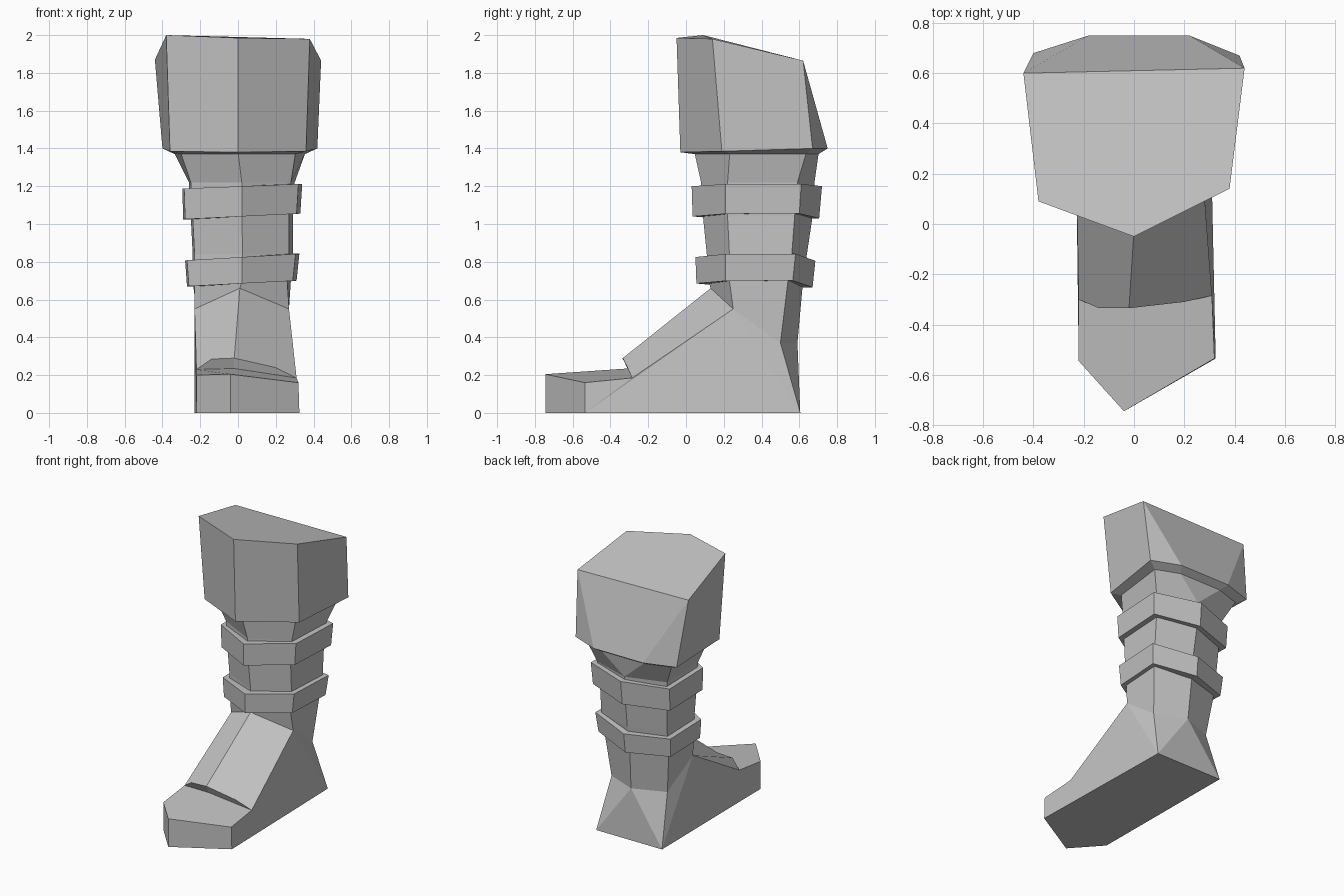
import bpy
import bmesh

# Remove the default object
default = bpy.data.objects.get("Cube")
if default:
    bpy.data.objects.remove(default, do_unlink=True)

# Single plain grey
grey = bpy.data.materials.new("plain_grey")
grey.use_nodes = True
colour = (0.55, 0.55, 0.55, 1)
grey.diffuse_color = colour
grey.node_tree.nodes["Principled BSDF"].inputs["Base Color"].default_value = colour


def finish(name, bm):
    """Weld repeated corners, face the surface outward and link the object."""
    bmesh.ops.remove_doubles(bm, verts=bm.verts[:], dist=0.0005)
    bmesh.ops.recalc_face_normals(bm, faces=bm.faces[:])
    mesh = bpy.data.meshes.new(name)
    bm.to_mesh(mesh)
    bm.free()
    mesh.materials.append(grey)
    obj = bpy.data.objects.new(name, mesh)
    bpy.context.scene.collection.objects.link(obj)
    return obj


def add_face(bm, corners):
    """Add a face, skipping corners that coincide with the one before."""
    kept = [v for i, v in enumerate(corners)
            if (v.co - corners[i - 1].co).length > 0.0005]
    if len(kept) > 2:
        bm.faces.new(kept)


def loft(name, rings, closed_loop=False):
    """Skin rings of equal length; cap the ends or join last to first."""
    bm = bmesh.new()
    loops = [[bm.verts.new(p) for p in ring] for ring in rings]
    pairs = list(zip(loops, loops[1:]))
    if closed_loop:
        pairs.append((loops[-1], loops[0]))
    for low, high in pairs:
        for i in range(len(low)):
            add_face(bm, [low[i - 1], low[i], high[i], high[i - 1]])
    if not closed_loop:
        add_face(bm, loops[0][::-1])
        add_face(bm, loops[-1])
    return finish(name, bm)


def section(z, left, right, front, side, rear, back, tilt=0.0, lean=0.0):
    """Six-sided leg outline: front ridge, two sides, two rear corners, back ridge.
    The back ridge is doubled so it can open out under the cuff."""
    mid = (left + right) / 2
    ridge = (mid, back, z - lean)
    slope = tilt / (right - left)
    outline = [(mid, front, z), (right - 0.02, side, z), (right, rear, z), ridge,
               ridge, (left, rear, z), (left + 0.01, side, z)]
    return [(x, y, h + (x - mid) * slope) for x, y, h in outline]


def shrink(ring, factor):
    """Pull a ring toward its own middle."""
    cx = sum(p[0] for p in ring) / len(ring)
    cy = sum(p[1] for p in ring) / len(ring)
    return [(cx + (x - cx) * factor, cy + (y - cy) * factor, z) for x, y, z in ring]


# Cuff: wide block with a sloping top and an inward-turned lower lip
cuff_top = [(0, -0.05, 1.985), (0.38, 0.14, 1.98), (0.44, 0.62, 1.865),
            (0.44, 0.62, 1.865), (-0.44, 0.6, 1.87), (-0.44, 0.6, 1.87),
            (-0.38, 0.09, 2)]
cuff_rim = [(0, -0.03, 1.38), (0.36, 0.19, 1.385), (0.42, 0.67, 1.4),
            (0.22, 0.75, 1.4), (-0.18, 0.75, 1.4), (-0.4, 0.68, 1.4),
            (-0.36, 0.13, 1.385)]
cuff_lip = [(x, y, 1.37) for x, y, z in shrink(cuff_rim, 0.84)]
loft("cuff", [cuff_lip, cuff_rim, cuff_top])

# Leg: tapers down to a slanted ankle outline shared with the foot
ankle = {
    "front": (0.01, 0.13, 0.66), "right": (0.27, 0.25, 0.55),
    "rear_right": (0.25, 0.5, 0.37), "back": (0.03, 0.59, 0.37),
    "rear_left": (-0.2, 0.5, 0.37), "left": (-0.23, 0.25, 0.55),
}
ankle_ring = [ankle[k] for k in
              ("front", "right", "rear_right", "back", "back", "rear_left", "left")]
loft("leg", [
    ankle_ring,
    section(0.7, -0.24, 0.28, 0.12, 0.23, 0.54, 0.62),
    section(0.84, -0.24, 0.29, 0.11, 0.23, 0.56, 0.64),
    section(1.04, -0.25, 0.29, 0.09, 0.22, 0.575, 0.67),
    section(1.22, -0.26, 0.3, 0.08, 0.22, 0.59, 0.68),
    cuff_lip,
])


# Straps: two solid bands around the leg
def strap(name, low, high):
    loft(name, [shrink(low, 0.8), low, high, shrink(high, 0.8)], closed_loop=True)


strap("upper_strap",
      section(1.04, -0.29, 0.33, 0.035, 0.21, 0.6, 0.705, 0.03, 0.01),
      section(1.2, -0.295, 0.34, 0.03, 0.21, 0.61, 0.72, 0.025, 0))
strap("lower_strap",
      section(0.685, -0.27, 0.31, 0.055, 0.21, 0.565, 0.67, 0.03, 0.02),
      section(0.825, -0.28, 0.325, 0.05, 0.21, 0.58, 0.685, 0.035, 0.02))

# Foot: sloping instep ending in a small step above a pointed toe
points = dict(ankle)
points.update({
    "lip_mid": (-0.02, -0.335, 0.29), "lip_left": (-0.14, -0.335, 0.285),
    "lip_right": (0.2, -0.31, 0.24),
    "step_left": (-0.22, -0.3, 0.23), "step_mid": (-0.02, -0.31, 0.235),
    "step_right": (0.31, -0.285, 0.185),
    "toe_tip": (-0.04, -0.745, 0.205), "toe_right": (0.32, -0.535, 0.16),
    "toe_left": (-0.22, -0.545, 0.2),
    "sole_tip": (-0.04, -0.745, 0), "sole_right": (0.325, -0.535, 0),
    "sole_left": (-0.22, -0.545, 0),
    "heel_right": (0.3, 0.605, 0), "heel_left": (-0.23, 0.605, 0),
})
foot_faces = [
    # instep and step
    "front left step_left lip_left lip_mid",
    "front lip_mid lip_right step_right right",
    "step_left step_mid lip_mid lip_left",
    "step_mid step_right lip_right lip_mid",
    # toe
    "toe_left toe_tip toe_right step_right step_mid step_left",
    "sole_tip sole_right toe_right toe_tip",
    "sole_left sole_tip toe_tip toe_left",
    # heel
    "rear_right heel_right back",
    "back heel_right heel_left",
    "back heel_left rear_left",
    # sole and hidden ankle cap
    "sole_tip sole_left heel_left heel_right sole_right",
    "front right rear_right back rear_left left",
]
for s in ("left", "right"):
    foot_faces += [
        f"toe_{s} sole_{s} step_{s}",
        f"sole_{s} {s} step_{s}",
        f"sole_{s} heel_{s} {s}",
        f"heel_{s} rear_{s} {s}",
    ]
bm = bmesh.new()
corner = {key: bm.verts.new(p) for key, p in points.items()}
for names in foot_faces:
    bm.faces.new([corner[n] for n in names.split()])
finish("foot", bm)
